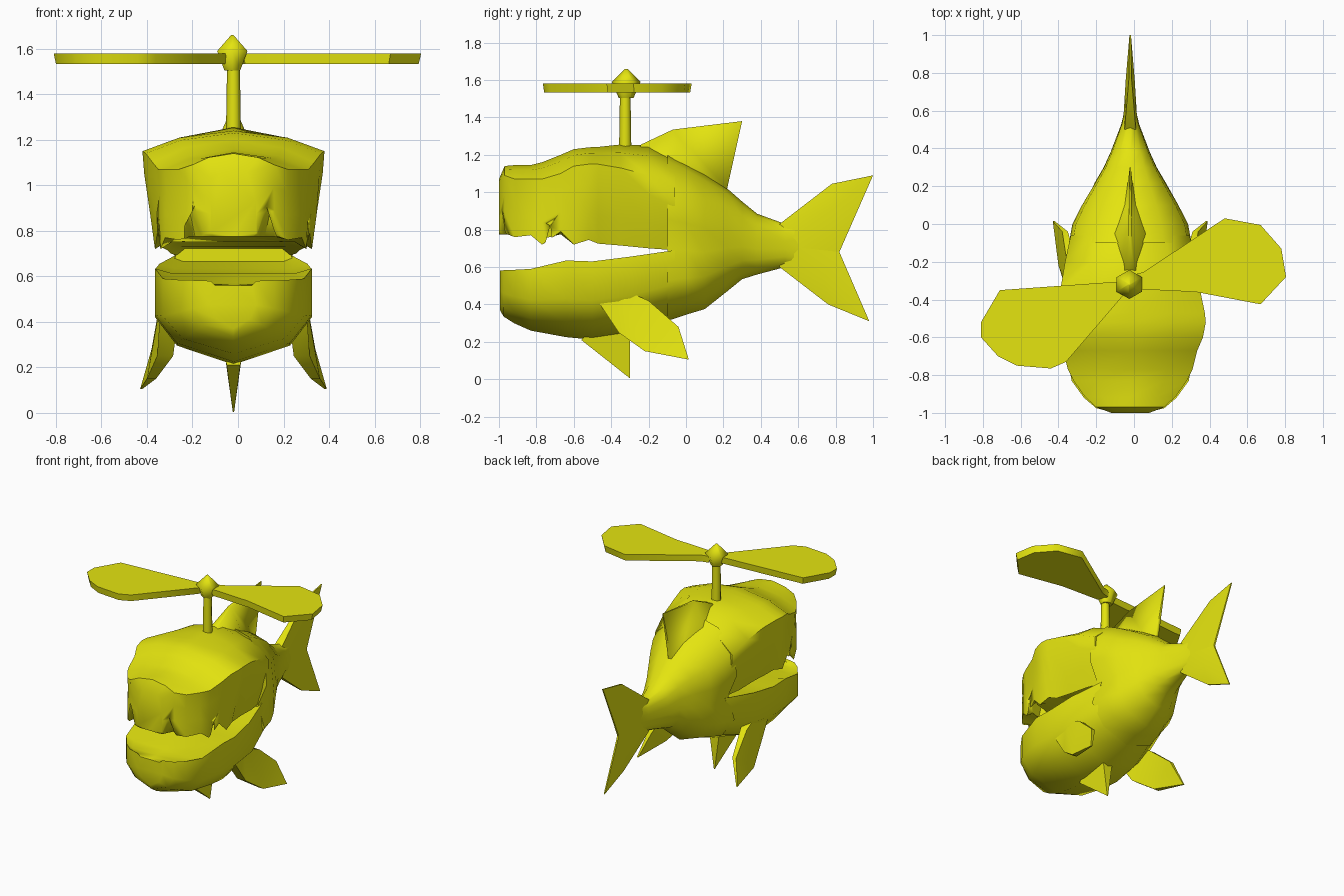
import bpy, bmesh, math
from mathutils import Vector

if "Cube" in bpy.data.objects:
    bpy.data.objects.remove(bpy.data.objects["Cube"])

CX = -0.02  # body centre line
yellow = bpy.data.materials.new("yellow")
yellow.diffuse_color = (0.78, 0.78, 0.005, 1)
yellow.use_nodes = True
yellow.node_tree.nodes["Principled BSDF"].inputs["Base Color"].default_value = yellow.diffuse_color


def finish(name, bm, angle=50):
    bmesh.ops.recalc_face_normals(bm, faces=bm.faces)
    me = bpy.data.meshes.new(name)
    bm.to_mesh(me)
    bm.free()
    ob = bpy.data.objects.new(name, me)
    bpy.context.collection.objects.link(ob)
    me.materials.append(yellow)
    bpy.ops.object.select_all(action='DESELECT')
    ob.select_set(True)
    bpy.context.view_layer.objects.active = ob
    bpy.ops.object.shade_smooth_by_angle(angle=math.radians(angle))
    return ob


def loft(name, sections, angle=60):
    """Skin closed rings; each section is (y, half profile from top centre to bottom centre)."""
    bm = bmesh.new()
    rings = []
    for y, half in sections:
        pts = half + [(-x, z) for x, z in half[-2:0:-1]]
        rings.append([bm.verts.new((CX + x, y, z)) for x, z in pts])
    n = len(rings[0])
    for a, b in zip(rings, rings[1:]):
        for i in range(n):
            j = (i + 1) % n
            bm.faces.new((a[i], a[j], b[j], b[i]))
    bm.faces.new(rings[0])
    bm.faces.new(rings[-1][::-1])
    return finish(name, bm, angle)


def slab(name, side_a, side_b, angle=50, ridge=None):
    """Closed solid between two matching outlines; ridge is an optional raised centre (y, z, half thickness)."""
    bm = bmesh.new()
    a = [bm.verts.new(p) for p in side_a]
    b = [bm.verts.new(p) for p in side_b]
    n = len(a)
    if ridge:
        y, z, t = ridge
        for ring, s in ((a, 1), (b, -1)):
            peak = bm.verts.new((CX + s * t, y, z))
            for i in range(n):
                bm.faces.new((ring[i], ring[(i + 1) % n], peak))
    else:
        bm.faces.new(a)
        bm.faces.new(b[::-1])
    for i in range(n):
        j = (i + 1) % n
        bm.faces.new((a[i], b[i], b[j], a[j]))
    bmesh.ops.triangulate(bm, faces=[f for f in bm.faces if len(f.verts) > 4])
    return finish(name, bm, angle)


def centre_fin(name, pts, ridge=None, angle=50):
    """Upright fin from (y, z, half thickness) points."""
    return slab(name, [(CX + t, y, z) for y, z, t in pts], [(CX - t, y, z) for y, z, t in pts], angle, ridge)


# Upper head: y, brow width, top z, brow z, lip width, lip z
upper = [(-1.0, .10, 1.07, 1.03, .10, .79), (-.97, .18, 1.14, 1.09, .18, .78),
         (-.915, .24, 1.145, 1.07, .24, .76), (-.83, .30, 1.145, 1.07, .30, .77),
         (-.77, .33, 1.16, 1.07, .32, .72), (-.67, .355, 1.2, 1.10, .335, .79),
         (-.60, .385, 1.23, 1.14, .345, .72), (-.52, .40, 1.24, 1.15, .335, .745),
         (-.47, .395, 1.242, 1.15, .31, .725), (-.35, .37, 1.255, 1.13, .29, .715),
         (-.20, .345, 1.25, 1.09, .275, .70), (-.06, .315, 1.19, 1.02, .24, .69)]
head = loft("upper_head", [
    (y, [(0, zt), (wt * .6, zt - .35 * (zt - zs)), (wt, zs), (wt * .98, zs - .1),
         (wt * .5 + wb * .5, zs * .35 + zb * .65),
         (wb, zb), (wb * .85, min(zb + .03, .775)), (0, min(zb + .03, .775))])
    for y, wt, zt, zs, wb, zb in upper])

# Tooth gaps cut into the upper lip
gaps = [(-.21, -.94, 0.5), (.14, -.95, -0.45), (.29, -.71, -1.3), (-.34, -.71, 1.3)]
for x, y, rot in gaps:
    tri = [(-.045, .72), (.045, .72), (0, .91)]
    d = Vector((math.sin(-rot), math.cos(rot), 0))
    s = Vector((math.cos(rot), math.sin(rot), 0))
    ends = [[Vector((x, y, 0)) + s * u + d * k + Vector((0, 0, z)) for u, z in tri] for k in (-.12, .015)]
    cutter = slab("tooth_gap_cutter", *ends)
    cutter.hide_render = True
    cutter.hide_viewport = True
    cut = head.modifiers.new("tooth_gap", 'BOOLEAN')
    cut.object = cutter
    cut.solver = 'EXACT'

# Lower jaw: y, width, rim z, bottom z
lower = [(-.995, .10, .58, .37), (-.975, .18, .583, .335), (-.92, .245, .585, .30), (-.83, .31, .59, .26),
         (-.64, .345, .635, .225), (-.50, .345, .63, .212), (-.30, .325, .655, .24), (-.06, .26, .69, .33)]
loft("lower_jaw", [
    (y, [(0, zr - .02), (w * .8, zr - .02), (w, zr), (w + .02 * (y > -.4), zr * .5 + zb * .5),
         (w * .72, zr * .2 + zb * .8), (0, zb)])
    for y, w, zr, zb in lower])

# Rear body: y, half width, bottom z, top z, pinch at the mouth corner
rear = [(-.10, .318, .312, 1.215, .80), (.0, .30, .345, 1.16, .86), (.10, .25, .375, 1.10, .98),
        (.22, .18, .47, 1.02, 1.04), (.30, .135, .535, .95, 1.04), (.38, .10, .56, .885, 1.04),
        (.53, .045, .60, .83, 1.04), (.60, .03, .59, .85, 1.04)]
loft("rear_body", [
    (y, [(w * u, zb + (zt - zb) * v) for u, v in
         ((0, 1), (.55, .95), (.96, .81), (1.02, .6), (p, .42), (.96, .24), (.64, .08), (0, 0))])
    for y, w, zb, zt, p in rear], 75)

# Tail fin lobes, thick along the middle and thin at the rims
centre_fin("tail_upper_lobe", [(.50, .83, .03), (.78, 1.045, .006), (1.0, 1.09, .004), (.82, .68, .006),
                               (.50, .70, .04)], (.76, .90, .024))
centre_fin("tail_lower_lobe", [(.50, .60, .03), (.76, .40, .006), (.98, .31, .004), (.82, .68, .006),
                               (.50, .73, .04)], (.74, .55, .024))

# Back and belly fins
centre_fin("back_fin", [(-.26, 1.22, .04), (-.24, 1.255, .025), (-.07, 1.335, .01), (.30, 1.38, .003),
                        (.22, 1.02, .012), (.20, .95, .04), (-.05, 1.15, .09)], angle=80)
centre_fin("belly_fin", [(-.56, .21, .03), (-.30, .005, .003), (-.30, .27, .04), (-.50, .27, .04)])

# Side fins: y, z, outward offset, thickness
fin = [(-.46, .40, .325, .08), (-.36, .25, .335, .07), (-.22, .15, .38, .04), (.015, .105, .41, .01),
       (-.04, .28, .36, .03), (-.20, .42, .335, .05), (-.36, .49, .32, .07)]
for side, label in ((1, "right"), (-1, "left")):
    slab(label + "_side_fin", [(CX + side * x, y, z) for y, z, x, t in fin],
         [(CX + side * (x - t), y, z) for y, z, x, t in fin])

# Rotor mast
bm = bmesh.new()
bmesh.ops.create_cone(bm, cap_ends=True, segments=8, radius1=.033, radius2=.028, depth=.32)
bmesh.ops.translate(bm, verts=bm.verts, vec=(CX, -.325, 1.38))
finish("rotor_mast", bm)

# Rotor hub: faceted double cone
bm = bmesh.new()
for r1, r2, z, h in ((.04, .077, 1.5475, .085), (.077, .006, 1.625, .07)):
    made = bmesh.ops.create_cone(bm, cap_ends=False, segments=6, radius1=r1, radius2=r2, depth=h)
    bmesh.ops.translate(bm, verts=made["verts"], vec=(CX - .005, -.32, z))
bmesh.ops.remove_doubles(bm, verts=bm.verts, dist=.001)
bmesh.ops.holes_fill(bm, edges=bm.edges)
finish("rotor_hub", bm, 65)

# Rotor blades with slimmer rims
blades = {
    "right_blade": [(-.01, -.27), (.05, -.255), (.48, .03), (.67, -.005), (.78, -.13), (.805, -.28), (.67, -.425),
                    (.33, -.36), (.02, -.345)],
    "left_blade": [(-.03, -.30), (-.08, -.305), (-.71, -.35), (-.81, -.52), (-.81, -.60), (-.72, -.70), (-.62, -.75),
                   (-.44, -.765), (-.36, -.73), (-.05, -.37)]}
for name, outline in blades.items():
    mid = sum((Vector(p) for p in outline), Vector((0, 0))) / len(outline)
    inner = [mid + (Vector(p) - mid) * .97 for p in outline]
    slab(name, [(x, y, 1.532) for x, y in inner], [(x, y, 1.58) for x, y in outline], 50)
